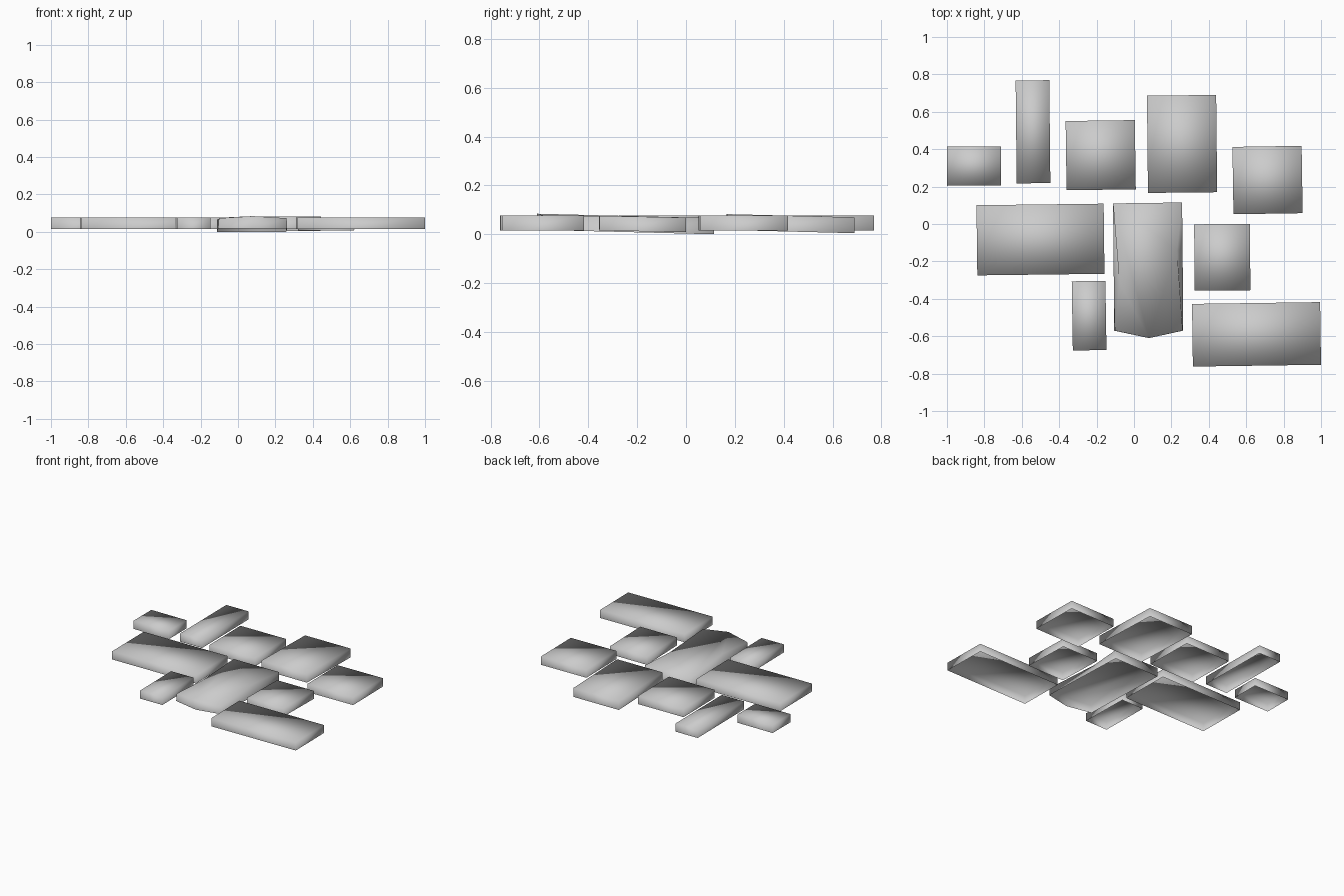
import bpy
import bmesh
from math import radians
from mathutils import Matrix, Vector

cube = bpy.data.objects.get("Cube")
if cube:
    bpy.data.objects.remove(cube)

# Plain grey stone
stone_grey = bpy.data.materials.new("stone grey")
stone_grey.use_nodes = True
colour = (0.6, 0.6, 0.6, 1)
stone_grey.diffuse_color = colour
stone_grey.node_tree.nodes["Principled BSDF"].inputs["Base Color"].default_value = colour


def make_slab(name, lower, upper):
    """Open-bottomed slab: a skirt between two rings of points, capped on top."""
    bm = bmesh.new()
    low = [bm.verts.new(p) for p in lower]
    top = [bm.verts.new(p) for p in upper]
    bm.faces.new(top)
    n = len(low)
    for i in range(n):
        j = (i + 1) % n
        bm.faces.new((low[i], low[j], top[j], top[i]))
    for face in bm.faces:
        face.smooth = True
    mesh = bpy.data.meshes.new(name)
    bm.to_mesh(mesh)
    bm.free()
    mesh.materials.append(stone_grey)
    obj = bpy.data.objects.new(name, mesh)
    bpy.context.collection.objects.link(obj)
    return obj


def paving_stone(name, x, y, width, depth, turn, slope=0.0, base=0.016, height=0.06):
    """Rectangular stone, slightly turned and leaning along y."""
    spin = Matrix.Rotation(radians(turn), 3, "Z")
    ring = []
    for sx, sy in ((-1, -1), (1, -1), (1, 1), (-1, 1)):
        p = spin @ Vector((sx * width / 2, sy * depth / 2, 0))
        ring.append(Vector((x + p.x, y + p.y, base + slope * p.y)))
    make_slab(name, ring, [p + Vector((0, 0, height)) for p in ring])


# Back row, from right to left
paving_stone("back_small_stone", -0.855, 0.31, 0.288, 0.21, 0.2)
paving_stone("back_narrow_stone", -0.54, 0.493, 0.18, 0.55, 0.6)
paving_stone("back_square_stone", -0.178, 0.368, 0.37, 0.37, 0.8)
paving_stone("back_tall_stone", 0.257, 0.428, 0.37, 0.52, 0.6, -0.025, 0.011, 0.065)
paving_stone("back_left_stone", 0.714, 0.235, 0.37, 0.36, 0.9)

# Front rows
paving_stone("middle_wide_stone", -0.5, -0.083, 0.68, 0.375, 0.7)
paving_stone("middle_left_stone", 0.472, -0.178, 0.298, 0.355, 0.5, -0.02, 0.012)
paving_stone("front_narrow_stone", -0.24, -0.49, 0.18, 0.37, 0.9)
paving_stone("front_wide_stone", 0.655, -0.59, 0.685, 0.335, 0.8)

# Long central stone with a pointed front and worn sides
outline = [(-0.107, -0.57), (0.08, -0.61), (0.263, -0.57),
           (0.26, -0.14), (0.257, 0.115), (-0.112, 0.11), (-0.108, -0.31)]
inset = [0.005, 0, -0.003, -0.03, 0, 0, 0.03]
drop = [0.01, 0, 0.01, 0, 0, 0, 0]
lower = [Vector((x, y, 0.025 * (0.115 - y))) for x, y in outline]
upper = [p + Vector((i, 0, 0.066 - d)) for p, i, d in zip(lower, inset, drop)]
make_slab("central_long_stone", lower, upper)
